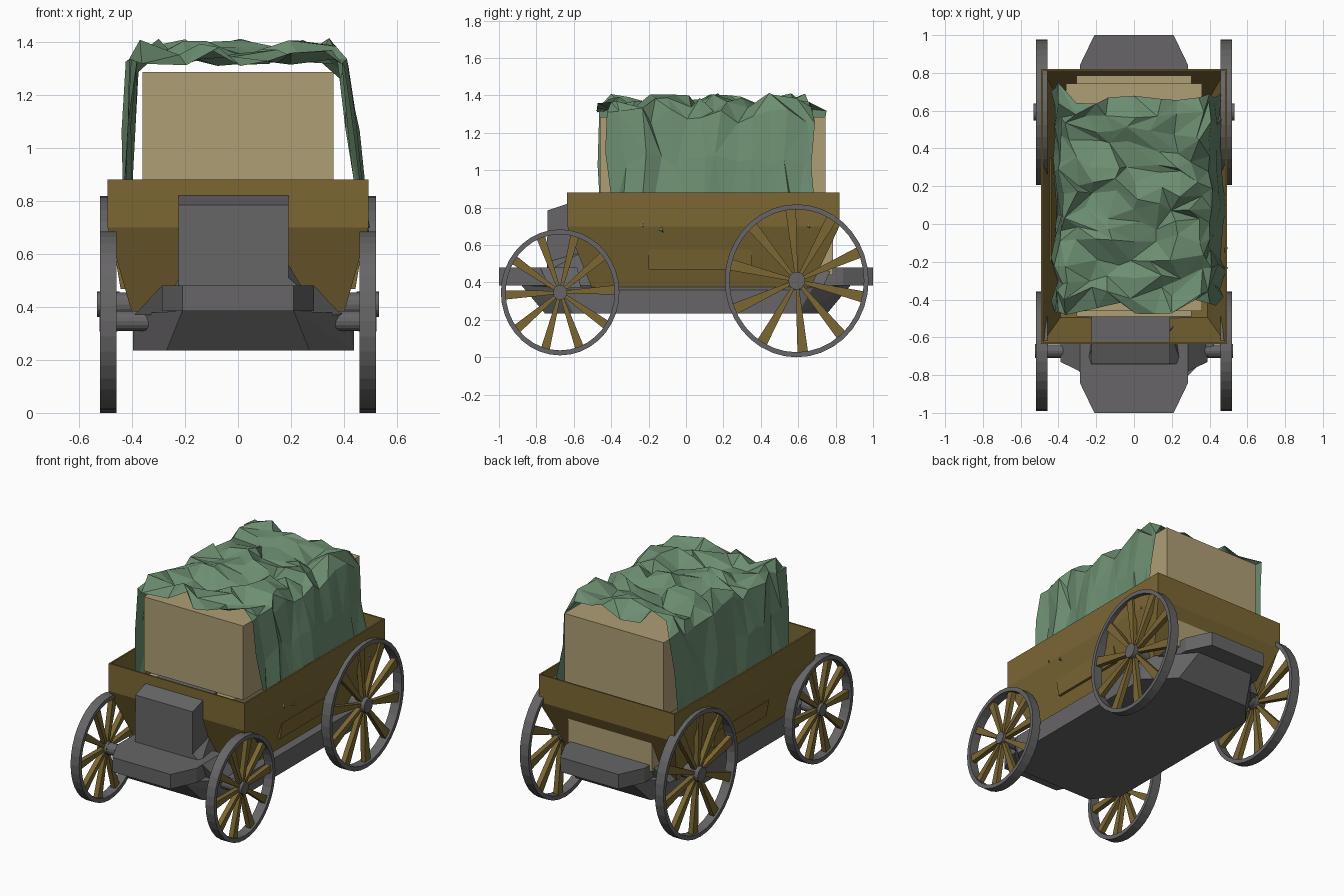
import bpy, bmesh, math, random
from mathutils import Vector

cube = bpy.data.objects.get("Cube")
if cube:
    bpy.data.objects.remove(cube, do_unlink=True)


def material(name, rgb):
    m = bpy.data.materials.new(name)
    m.use_nodes = True
    color = (*rgb, 1)
    m.diffuse_color = color
    bsdf = m.node_tree.nodes["Principled BSDF"]
    bsdf.inputs["Base Color"].default_value = color
    bsdf.inputs["Roughness"].default_value = 0.9
    return m


WOOD = material("brown wood", (0.20, 0.136, 0.034))
IRON = material("grey iron", (0.135, 0.13, 0.135))
CRATE = material("pale crate wood", (0.43, 0.345, 0.18))
CLOTH = material("green cloth", (0.15, 0.27, 0.165))


def finish(bm, name, mat):
    bmesh.ops.recalc_face_normals(bm, faces=bm.faces)
    me = bpy.data.meshes.new(name)
    bm.to_mesh(me)
    bm.free()
    me.materials.append(mat)
    ob = bpy.data.objects.new(name, me)
    bpy.context.collection.objects.link(ob)


def add_hull(bm, points):
    verts = [bm.verts.new(p) for p in points]
    bmesh.ops.convex_hull(bm, input=verts)


def hull(name, points, mat):
    bm = bmesh.new()
    add_hull(bm, points)
    bmesh.ops.dissolve_limit(bm, angle_limit=0.01, verts=bm.verts, edges=bm.edges)
    finish(bm, name, mat)


def box(name, x, y, z, mat):
    hull(name, [(a, b, c) for a in x for b in y for c in z], mat)


def both(points):
    # repeat points on the other side
    return [(s * x, y, z) for x, y, z in points for s in (-1, 1)]


def loft(bm, rings, closed=False):
    loops = [[bm.verts.new(p) for p in r] for r in rings]
    pairs = list(zip(loops, loops[1:]))
    if closed:
        pairs.append((loops[-1], loops[0]))
    for a, b in pairs:
        n = len(a)
        for i in range(n):
            j = (i + 1) % n
            bm.faces.new((a[i], a[j], b[j], b[i]))
    return loops


def circle(x, y, z, r, squash=0.94, n=36):
    return [(x, y + squash * r * math.cos(math.tau * i / n),
             z + r * math.sin(math.tau * i / n)) for i in range(n)]


def cylinder(name, x0, x1, y, z, r, mat, n=16):
    bm = bmesh.new()
    ends = loft(bm, [circle(x, y, z, r, n=n) for x in (x0, x1)])
    for e in ends:
        bm.faces.new(e)
    finish(bm, name, mat)


# Wagon tub: flared lower walls, upright upper boards, open top
def tub_ring(x, y0, y1, z):
    return [(-x, y0, z), (x, y0, z), (x, y1, z), (-x, y1, z)]


bm = bmesh.new()
walls = loft(bm, [tub_ring(0.395, -0.50, 0.66, 0.36),
                  tub_ring(0.492, -0.635, 0.82, 0.70),
                  tub_ring(0.492, -0.635, 0.82, 0.88),
                  tub_ring(0.482, -0.625, 0.81, 0.88),
                  tub_ring(0.482, -0.625, 0.81, 0.70),
                  tub_ring(0.39, -0.495, 0.65, 0.38)])
bm.faces.new(walls[0])
bm.faces.new(walls[-1])
finish(bm, "wagon_tub", WOOD)

# Side boards, slightly steeper than the flared walls
for s, side in ((1, "left"), (-1, "right")):
    hull(side + "_side_board", [(s * x, y, z) for y in (-0.20, 0.35) for x, z in (
        (0.41, 0.468), (0.443, 0.468), (0.44, 0.575), (0.461, 0.575))], WOOD)

# Cargo crates
box("upper_crate", (-0.36, 0.36), (-0.46, 0.745), (0.80, 1.285), CRATE)
box("lower_crate", (-0.305, 0.305), (-0.49, 0.785), (0.44, 0.80), CRATE)

# Iron chassis with angled ends
hull("chassis", [(x + 0.02 * (abs(x) > 0.3), y, z) for x, y, z in both(
    [p for e in (-1, 1) for p in (
        (0.27, e * 0.755, 0.235), (0.417, e * 0.60, 0.235),
        (0.21, e * 0.88, 0.385), (0.39, e * 0.68, 0.375),
        (0.417, e * 0.60, 0.36))])], IRON)

# Front and rear steps
for e, end in ((-1, "front"), (1, "rear")):
    hull(end + "_step", both([(x, e * y, z) for z in (0.385, 0.48) for x, y in (
        (0.21, 1.0), (0.287, 0.84), (0.287, 0.62))]), IRON)
    hull(end + "_step_skirt", both([
        (0.287, e * 0.78, 0.48), (0.287, e * 0.58, 0.48),
        (0.39, e * 0.73, 0.37), (0.39, e * 0.56, 0.36)]), IRON)

# Driver seat with sloped top and flared foot
seat_profile = [(-0.745, 0.40), (-0.74, 0.785), (-0.635, 0.82), (-0.49, 0.82), (-0.49, 0.36)]
hull("seat", [(x, y, z) for x in (-0.225, 0.19) for y, z in seat_profile], IRON)
hull("seat_foot", both([(0.19, -0.74, 0.51), (0.19, -0.56, 0.56),
                        (0.25, -0.74, 0.46), (0.25, -0.50, 0.36)]), IRON)


# Wheels: iron rim and hub, tapered wooden spokes
def wheel(name, x, y, z, r, phase, hub, hub_half):
    half = 0.031
    inner = r - 0.027
    bm = bmesh.new()
    loft(bm, [circle(x - half, y, z, r), circle(x + half, y, z, r),
              circle(x + half, y, z, inner), circle(x - half, y, z, inner)], closed=True)
    finish(bm, name + "_rim", IRON)
    cylinder(name + "_hub", x - hub_half, x + hub_half, y, z, hub, IRON)
    bm = bmesh.new()
    for i in range(10):
        a = phase + math.tau * i / 10
        out = Vector((0, math.cos(a), math.sin(a)))
        across = Vector((0, -math.sin(a), math.cos(a)))
        pts = []
        for dist, wide in ((hub * 0.7, 0.009), (r - 0.015, 0.075 * r)):
            for s in (-1, 1):
                for dx in (-0.016, 0.016):
                    p = out * dist + across * wide * s
                    pts.append((x + dx, y + 0.94 * p.y, z + p.z))
        add_hull(bm, pts)
    finish(bm, name + "_spokes", WOOD)


for end, y, z, r, phase, hub, hub_half in (
        ("front", -0.673, 0.347, 0.337, 1.30, 0.040, 0.034),
        ("rear", 0.592, 0.409, 0.409, 1.66, 0.048, 0.042)):
    for s, side in ((1, "left"), (-1, "right")):
        wheel(end + "_" + side + "_wheel", s * 0.489, y, z, r, phase, hub, hub_half)
    cylinder(end + "_axle", -0.47, 0.47, y, z, hub * 0.95, IRON)

# Crumpled cloth cover draped over the crates, skewed a little at its ends
rng = random.Random(11)
section = [(-0.425, 0.74), (-0.415, 1.06), (-0.40, 1.31)]
section += [(-0.33 + 0.11 * i, 1.362) for i in range(7)]
section += [(0.40, 1.30), (0.435, 1.06), (0.465, 0.74)]
rows = 14
bm = bmesh.new()
grid = []
for j in range(rows):
    t = j / (rows - 1)
    fold = rng.uniform(-0.02, 0.02)
    row = []
    for i, (x, z) in enumerate(section):
        side = i / (len(section) - 1)
        front, rear = -0.485 + 0.075 * side, 0.72 - 0.02 * side
        if z > 1.35:
            rear -= 0.04
            d = (rng.uniform(-0.04, 0.04), rng.uniform(-0.04, 0.04), rng.uniform(-0.055, 0.055))
        else:
            d = (fold + rng.uniform(-0.012, 0.012), rng.uniform(-0.035, 0.035),
                 rng.uniform(-0.05, 0.04))
        row.append(bm.verts.new((x + d[0], front + (rear - front) * t + d[1], z + d[2])))
    grid.append(row)
for a, b in zip(grid, grid[1:]):
    for i in range(len(section) - 1):
        q = (a[i], b[i], b[i + 1], a[i + 1])
        k = rng.randint(0, 1)
        bm.faces.new((q[k], q[k + 1], q[k + 2]))
        bm.faces.new((q[k], q[k + 2], q[(k + 3) % 4]))
finish(bm, "cloth_cover", CLOTH)

# Cloth corners poking through the left wall
for i, (y, low, high) in enumerate(((-0.24, 0.69, 0.79), (-0.135, 0.665, 0.73), (0.65, 0.685, 0.74))):
    hull("cloth_corner_%d" % (i + 1), [(0.48, y, high), (0.48, y - 0.02, low + 0.02),
                                       (0.48, y + 0.015, low), (0.498, y + 0.01, low + 0.01)], CLOTH)
